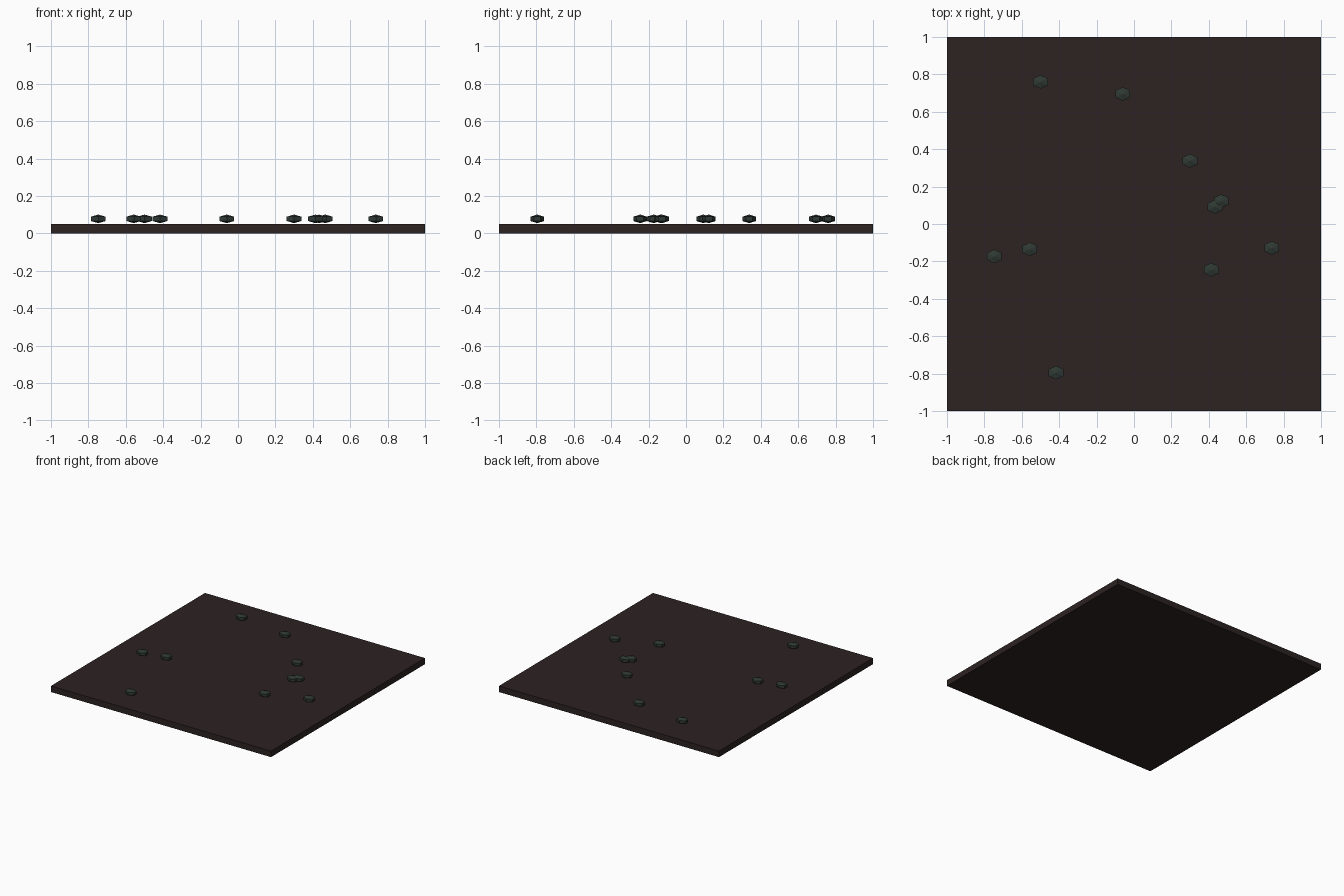
import bpy, bmesh, math
from mathutils import Matrix

if "Cube" in bpy.data.objects:
    bpy.data.objects.remove(bpy.data.objects["Cube"])


def material(name, rgb):
    m = bpy.data.materials.new(name)
    m.diffuse_color = (*rgb, 1)
    m.use_nodes = True
    m.node_tree.nodes["Principled BSDF"].inputs["Base Color"].default_value = m.diffuse_color
    return m


soil = material("dark brown soil", (0.026, 0.016, 0.016))
stone = material("dark green stone", (0.028, 0.040, 0.034))


def add(name, bm, mat):
    me = bpy.data.meshes.new(name)
    bm.to_mesh(me)
    bm.free()
    me.materials.append(mat)
    ob = bpy.data.objects.new(name, me)
    bpy.context.collection.objects.link(ob)
    return ob


# Flat ground slab
bm = bmesh.new()
bmesh.ops.create_cube(bm, size=1, matrix=Matrix.Translation((0, 0, 0.025)) @ Matrix.Diagonal((2, 2, 0.05, 1)))
add("ground_slab", bm, soil)

# Scattered six-sided pebbles, drum shaped with shallow pointed caps
spots = [(-0.50, 0.76), (-0.06, 0.695), (0.30, 0.338), (0.466, 0.122), (0.433, 0.092),
         (0.737, -0.128), (0.414, -0.245), (-0.747, -0.173), (-0.557, -0.135), (-0.417, -0.795)]
for i, (x, y) in enumerate(spots):
    bm = bmesh.new()
    bmesh.ops.create_uvsphere(bm, u_segments=6, v_segments=3, radius=1)
    s = 0.0525
    bmesh.ops.scale(bm, vec=(s, 0.0425, 0.023), verts=bm.verts)
    bmesh.ops.translate(bm, vec=(x, y, 0.0775), verts=bm.verts)
    add(f"pebble_{i + 1}", bm, stone)
